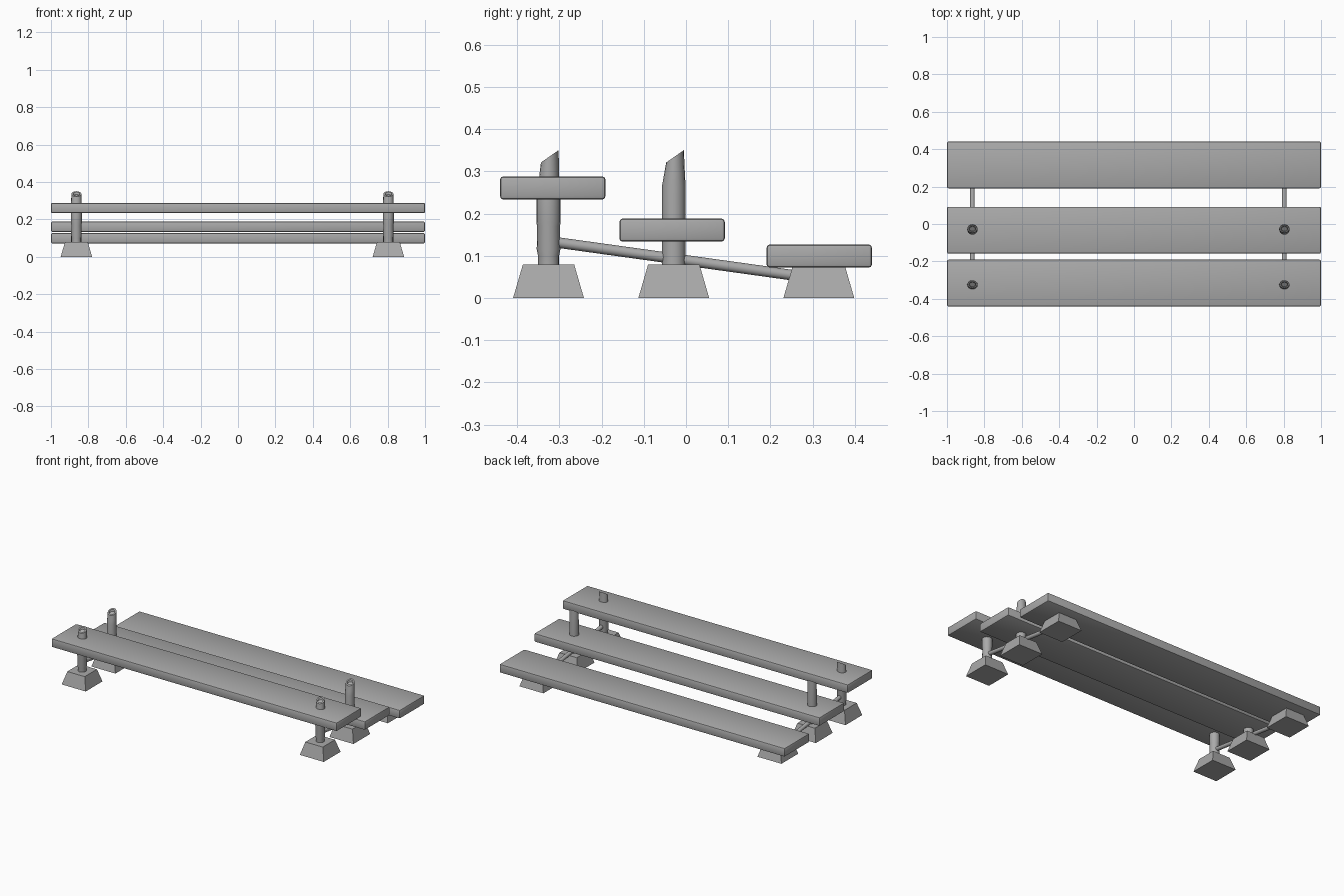
import bpy, bmesh, math
from mathutils import Vector

if "Cube" in bpy.data.objects:
    bpy.data.objects.remove(bpy.data.objects["Cube"])

SIDES_X = {"left": -0.864, "right": 0.804}
ROW_Y = {"front": -0.326, "middle": -0.029, "back": 0.315}

grey = bpy.data.materials.new("dark_grey")
grey.diffuse_color = (0.4, 0.4, 0.4, 1)
grey.use_nodes = True
grey.node_tree.nodes["Principled BSDF"].inputs["Base Color"].default_value = grey.diffuse_color


def finish(name, bm, smooth=None):
    bmesh.ops.recalc_face_normals(bm, faces=bm.faces)
    mesh = bpy.data.meshes.new(name)
    bm.to_mesh(mesh)
    bm.free()
    mesh.materials.append(grey)
    ob = bpy.data.objects.new(name, mesh)
    bpy.context.collection.objects.link(ob)
    if smooth:
        bpy.ops.object.select_all(action='DESELECT')
        ob.select_set(True)
        bpy.context.view_layer.objects.active = ob
        bpy.ops.object.shade_smooth_by_angle(angle=math.radians(smooth))
    return ob


def plank(name, y, z):
    bm = bmesh.new()
    bmesh.ops.create_cube(bm, size=1)
    bmesh.ops.scale(bm, vec=(2, 0.25, 0.055), verts=bm.verts)
    bmesh.ops.bevel(bm, geom=bm.edges[:], offset=0.008, segments=2,
                    profile=0.5, affect='EDGES')
    bmesh.ops.translate(bm, vec=(0, y, z), verts=bm.verts)
    finish(name, bm, 40)


def skin_rings(bm, rings):
    # Bridges successive vertex rings and caps both ends
    loops = [[bm.verts.new(p) for p in ring] for ring in rings]
    n = len(loops[0])
    for a, b in zip(loops, loops[1:]):
        for i in range(n):
            j = (i + 1) % n
            bm.faces.new((a[i], a[j], b[j], b[i]))
    bm.faces.new(loops[0][::-1])
    bm.faces.new(loops[-1])


def footing(name, x, y):
    bm = bmesh.new()
    corners = ((-1, -1), (1, -1), (1, 1), (-1, 1))
    skin_rings(bm, [[(x + sx * h, y + sy * h, z) for sx, sy in corners]
                    for z, h in ((0, 0.084), (0.079, 0.061))])
    finish(name, bm)


def post(name, x, y, profile):
    # Each profile row: height, x radius, y radius, slant of the ring, y shift
    bm = bmesh.new()
    n = 16
    rings = []
    for z, rx, ry, slant, dy in profile:
        ring = []
        for i in range(n):
            a = 2 * math.pi * i / n
            oy = ry * math.sin(a)
            ring.append((x + rx * math.cos(a), y + dy + oy, z + slant * oy))
        rings.append(ring)
    skin_rings(bm, rings)
    finish(name, bm, 35)


def rod(name, x, a, b, r):
    p, q = Vector((x, *a)), Vector((x, *b))
    bm = bmesh.new()
    bmesh.ops.create_cone(bm, cap_ends=True, segments=12, radius1=r,
                          radius2=r, depth=(q - p).length)
    rot = (q - p).to_track_quat('Z', 'Y').to_matrix()
    bmesh.ops.rotate(bm, cent=(0, 0, 0), matrix=rot, verts=bm.verts)
    bmesh.ops.translate(bm, vec=(p + q) / 2, verts=bm.verts)
    finish(name, bm, 40)


# Three stepped planks
plank("front_plank", -0.316, 0.261)
plank("middle_plank", -0.033, 0.161)
plank("back_plank", 0.316, 0.0995)

# Slanted open pipe ends: outer lip, inner lip, recess floor
tip = [(0.336, 0.027, 0.021, 0.7, 0.003), (0.336, 0.018, 0.014, 0.7, 0.003),
       (0.325, 0.016, 0.012, 0.7, 0.003)]
front_profile = [(0.07, 0.025, 0.025, 0, 0), (0.10, 0.025, 0.025, 0, 0),
                 (0.115, 0.028, 0.028, 0, 0), (0.17, 0.027, 0.027, 0, 0),
                 (0.18, 0.029, 0.029, 0, 0), (0.24, 0.029, 0.029, 0, 0),
                 (0.28, 0.028, 0.024, 0, 0.001)] + tip
middle_profile = [(0.07, 0.028, 0.028, 0, 0), (0.265, 0.028, 0.028, 0, 0),
                  (0.295, 0.028, 0.025, 0.3, 0.001)] + tip

# Footings, posts and sloping tie rods on both sides
for side, x in SIDES_X.items():
    for row, y in ROW_Y.items():
        footing(f"{row}_footing_{side}", x, y)
    post(f"front_post_{side}", x, ROW_Y["front"], front_profile)
    post(f"middle_post_{side}", x, ROW_Y["middle"], middle_profile)
    rod(f"tie_rod_{side}", x, (-0.322, 0.134), (0.275, 0.051), 0.0125)
